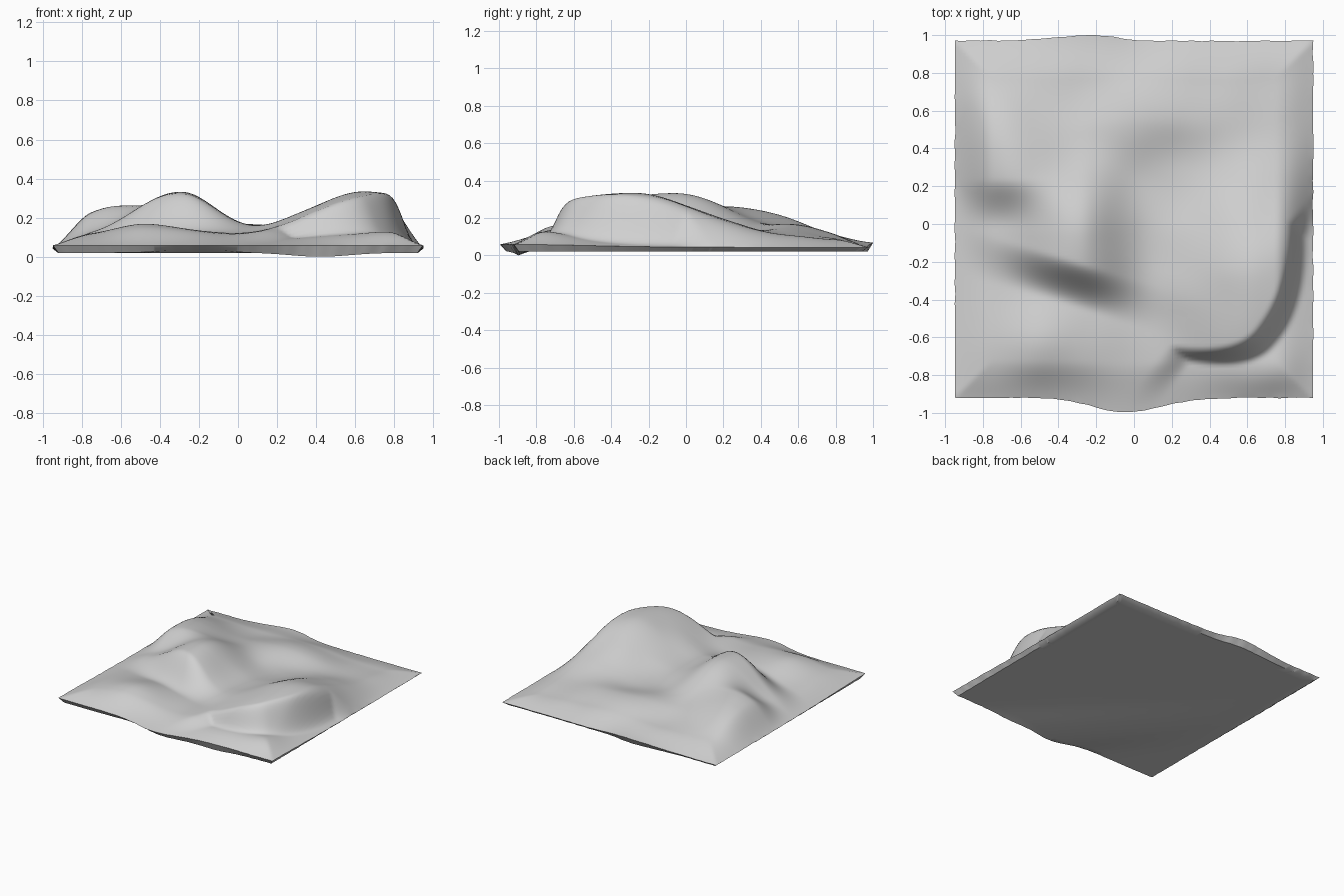
import bpy, bmesh, math
from mathutils import Vector, noise

cube = bpy.data.objects.get("Cube")
if cube:
    bpy.data.objects.remove(cube, do_unlink=True)

BASE = 0.02


def smooth(a, b, t):
    t = min(1, max(0, (t - a) / (b - a)))
    return t * t * (3 - 2 * t)


def bell(t, centre, low, high):
    """Bell curve with its own width on each side."""
    d = t - centre
    return math.exp(-0.5 * (d / (low if d < 0 else high)) ** 2)


def hill(x, y, cx, cy, height, west, east, south, north):
    return height * bell(x, cx, west, east) * bell(y, cy, south, north)


def east_hill(x, y):
    # broad slope to the north-west, cut by a curved cliff on the south-east
    u = 0.766 * x - 0.643 * y
    v = 0.643 * x + 0.766 * y + 0.02
    bend = 2.4 if v < 0 else 0.75
    cliff = 0.925 - bend * max(-0.35, min(v, 0.55)) ** 2
    return (hill(x, y, 0.65, -0.3, 0.25, 0.31, 0.45, 0.45, 0.4)
            * (1 - smooth(cliff - 0.08, cliff + 0.07, u)))


def middle_hill(x, y):
    # rounded top with a steep south face
    face = -0.29 - 0.3 * (x + 0.4)
    return (hill(x, y, -0.29, -0.06, 0.25, 0.25, 0.19, 0.4, 0.3)
            * smooth(face - 0.13, face + 0.12, y))


def west_hump(x, y):
    # long hump ending in a short drop to the south
    return (hill(x, y, -0.69, 0.39, 0.14, 0.19, 0.18, 0.32, 0.24)
            * smooth(-0.02, 0.24, y))


def height(x, y, edge):
    rim = 0.043 + 0.015 * bell(y, -0.92, 0.4, 0.4)
    z = 0.035 + east_hill(x, y) + middle_hill(x, y) + west_hump(x, y)
    z += hill(x, y, -0.45, -0.62, 0.075, 0.22, 0.22, 0.18, 0.2)  # front mound
    z += hill(x, y, 0.05, 0.56, 0.08, 0.22, 0.27, 0.14, 0.18)    # back shelf
    z += hill(x, y, 0.72, -0.8, 0.04, 0.2, 0.15, 0.12, 0.15)     # cliff foot
    z += 0.008 * noise.noise(Vector((x * 4, y * 4, 0)))
    return rim + z * math.sin(math.pi / 2 * min(1, edge / 0.2))


bm = bmesh.new()
bmesh.ops.create_grid(bm, x_segments=110, y_segments=110, size=1)

# Terrain surface, with slight bulges and ragged borders
for v in bm.verts:
    gx, gy = v.co.x, v.co.y
    edge = 0.95 * (1 - max(abs(gx), abs(gy)))
    x, y = 0.948 * gx, 0.945 * gy + 0.025
    z = height(x, y, edge)
    front, back = max(0, -gy) ** 8, max(0, gy) ** 8
    y -= 0.075 * front * bell(x, -0.05, 0.17, 0.2)
    y += 0.03 * back * bell(x, -0.2, 0.2, 0.1)
    z += 0.025 * back * bell(x, -0.2, 0.2, 0.15)
    if edge < 0.001:
        jag = 0.005 * noise.noise(Vector((x * 15, y * 15, 3)))
        x, y = x + jag * abs(gx), y + jag * abs(gy)
    v.co = (x, y, z)


def skirt(edges, scale, level):
    """Extrude the border ring inward and down."""
    out = bmesh.ops.extrude_edge_only(bm, edges=edges)["geom"]
    for v in (g for g in out if isinstance(g, bmesh.types.BMVert)):
        v.co.x *= scale
        v.co.y *= scale
        v.co.z = level(v.co.x, v.co.y)
    return [g for g in out if isinstance(g, bmesh.types.BMEdge)]


def lower_edge(x, y):
    if y > -0.8:
        return BASE
    return BASE + 0.02 * bell(x, -0.2, 0.15, 0.12) - 0.02 * bell(x, 0.42, 0.15, 0.15)


# Thin undercut border and flat underside
ring = skirt([e for e in bm.edges if e.is_boundary], 0.97, lower_edge)
ring = skirt(ring, 0.94, lambda x, y: BASE)
bmesh.ops.holes_fill(bm, edges=ring)
bmesh.ops.recalc_face_normals(bm, faces=bm.faces)

mesh = bpy.data.meshes.new("terrain")
bm.to_mesh(mesh)
bm.free()
terrain = bpy.data.objects.new("terrain", mesh)
bpy.context.collection.objects.link(terrain)

# Plain grey material
grey = bpy.data.materials.new("light_grey")
grey.use_nodes = True
colour = (0.63, 0.63, 0.63, 1)
grey.diffuse_color = colour
grey.node_tree.nodes["Principled BSDF"].inputs["Base Color"].default_value = colour
mesh.materials.append(grey)

bpy.ops.object.select_all(action="DESELECT")
terrain.select_set(True)
bpy.context.view_layer.objects.active = terrain
bpy.ops.object.shade_smooth_by_angle(angle=math.radians(40))
